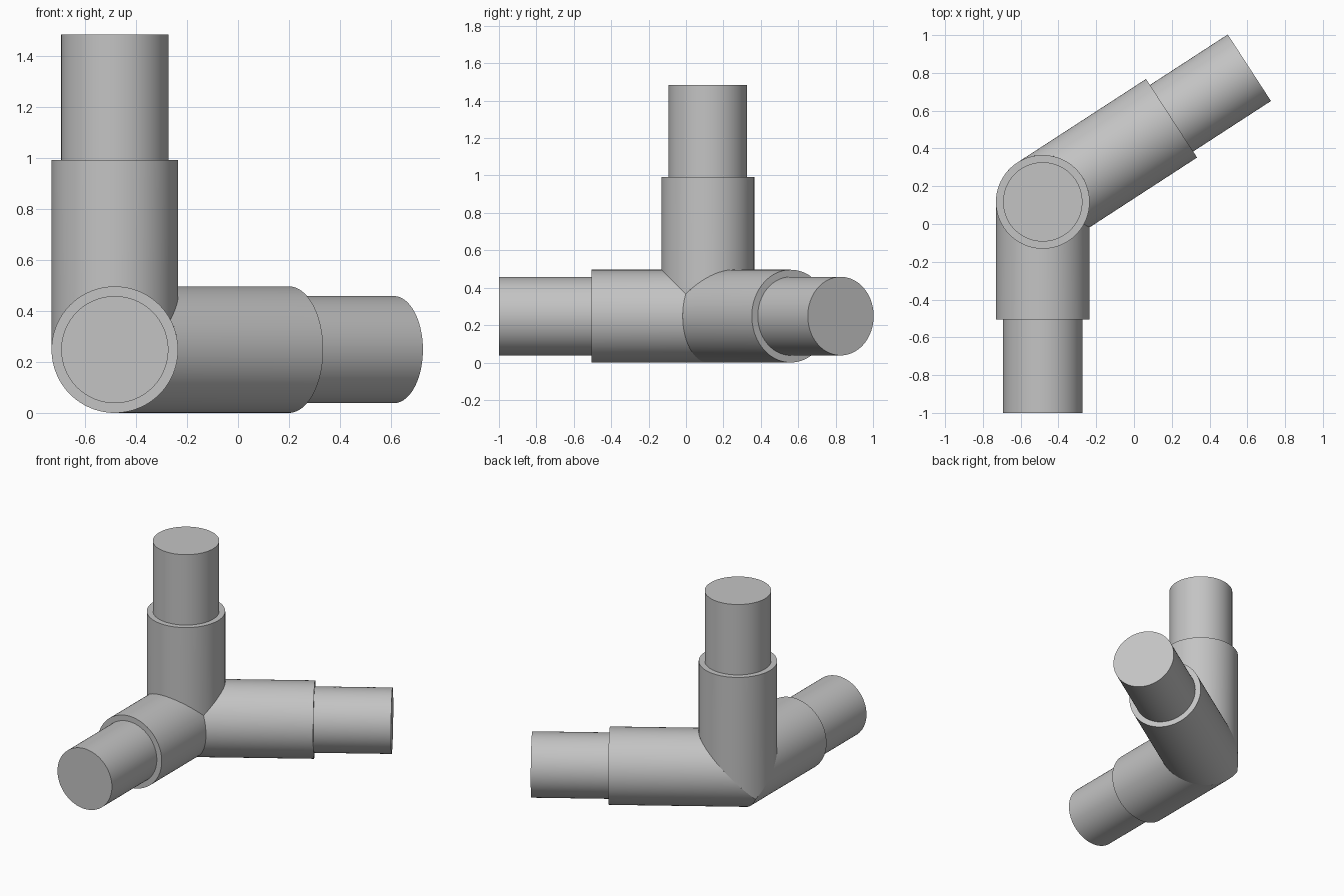
import bpy
import bmesh
import math
from mathutils import Vector

cube = bpy.data.objects.get("Cube")
if cube:
    bpy.data.objects.remove(cube, do_unlink=True)

SIDES = 96
CENTRE = Vector((-0.483, 0.117, 0.248))
SLEEVE_R, SPIGOT_R = 0.248, 0.21
angle = math.radians(33)

# Each arm: direction, sleeve end and spigot end, measured from the joint
ARMS = {
    "front": (Vector((0, -1, 0)), 0.622, 1.117),
    "upright": (Vector((0, 0, 1)), 0.744, 1.235),
    "diagonal": (Vector((math.cos(angle), math.sin(angle), 0)), 0.813, 1.304),
}

grey = bpy.data.materials.new("plain_grey")
grey.use_nodes = True
grey.diffuse_color = (0.55, 0.55, 0.55, 1)
grey.node_tree.nodes["Principled BSDF"].inputs["Base Color"].default_value = grey.diffuse_color


def tube(name, direction, radius, start, end, mitres=()):
    """Cylinder along a direction, trimmed by planes through the joint."""
    bm = bmesh.new()
    bmesh.ops.create_cone(bm, cap_ends=True, segments=SIDES, radius1=radius,
                          radius2=radius, depth=end - start)
    bmesh.ops.translate(bm, verts=bm.verts, vec=(0, 0, (start + end) / 2))
    turn = Vector((0, 0, 1)).rotation_difference(direction).to_matrix()
    bmesh.ops.rotate(bm, verts=bm.verts, cent=(0, 0, 0), matrix=turn)
    for normal in mitres:
        bmesh.ops.bisect_plane(bm, geom=bm.verts[:] + bm.edges[:] + bm.faces[:],
                               plane_co=(0, 0, 0), plane_no=normal, clear_inner=True)
    bmesh.ops.translate(bm, verts=bm.verts, vec=CENTRE)
    mesh = bpy.data.meshes.new(name)
    bm.to_mesh(mesh)
    bm.free()
    mesh.materials.append(grey)
    obj = bpy.data.objects.new(name, mesh)
    bpy.context.collection.objects.link(obj)
    bpy.ops.object.select_all(action="DESELECT")
    obj.select_set(True)
    bpy.context.view_layer.objects.active = obj
    bpy.ops.object.shade_smooth_by_angle(angle=math.radians(30))


# Mitred sleeves with a narrower spigot on each end
for name, (direction, sleeve_end, spigot_end) in ARMS.items():
    mitres = [direction - other[0] for key, other in ARMS.items() if key != name]
    tube(name + "_sleeve", direction, SLEEVE_R, -0.4, sleeve_end, mitres)
    tube(name + "_spigot", direction, SPIGOT_R, sleeve_end - 0.02, spigot_end)
